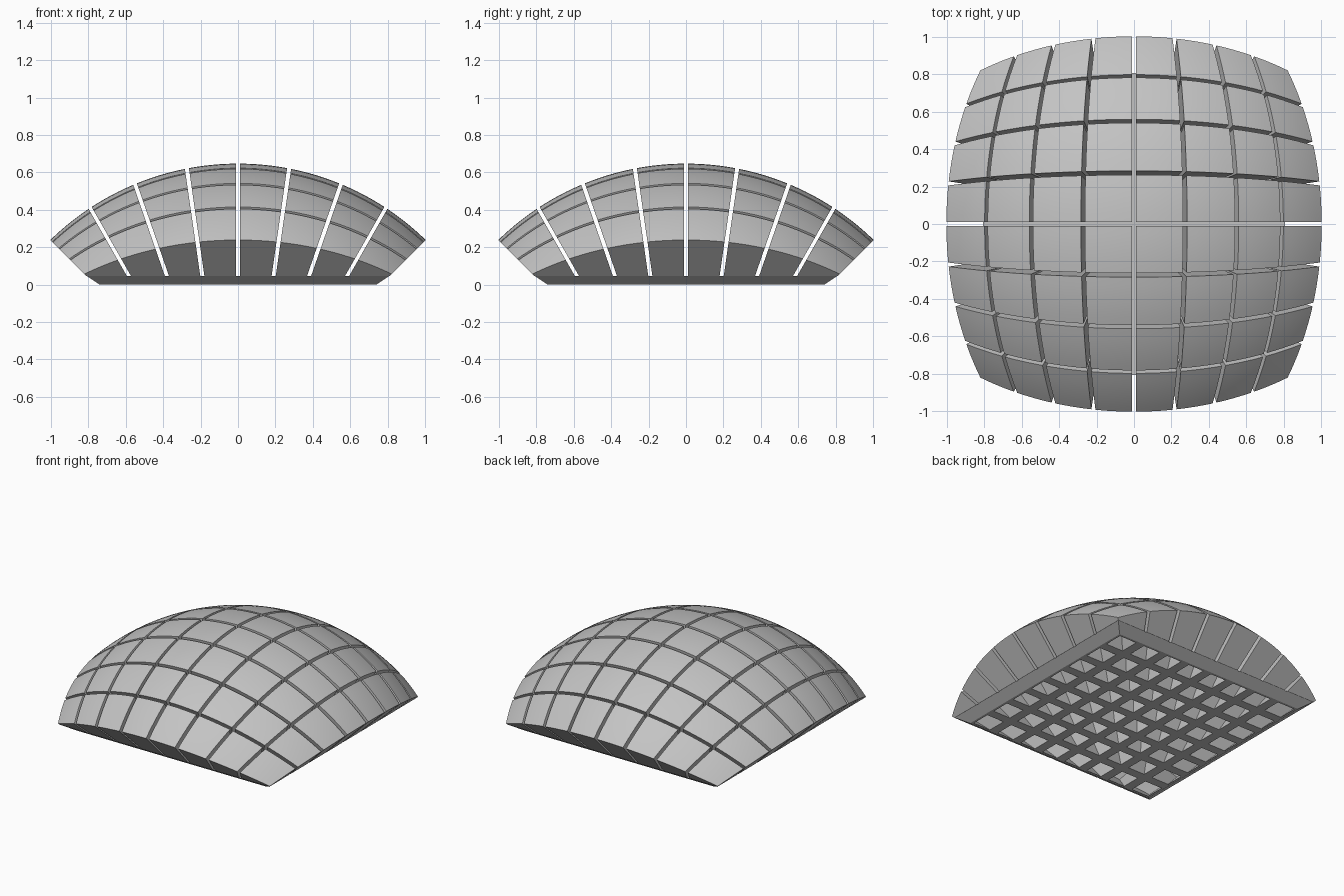
import bpy, bmesh, math

old = bpy.data.objects.get("Cube")
if old:
    bpy.data.objects.remove(old, do_unlink=True)

RADIUS, DROP = 1.437, 0.79      # dome sphere; its centre lies DROP below the ground
FLOOR = 0.045                   # top of the base lattice
GAP, WALL, ROOF = 0.011, 0.032, 0.03
STEPS = 6
# Slanted dividing planes of one quarter: x = offset + slope * z
PLANES = [(0, 0), (0.184, 0.144), (0.364, 0.347), (0.557, 0.57), (0.765, 1.0)]
CELLS = range(4)

grey = bpy.data.materials.new("light grey")
grey.use_nodes = True
colour = (0.55, 0.55, 0.55, 1)
grey.diffuse_color = colour
grey.node_tree.nodes["Principled BSDF"].inputs["Base Color"].default_value = colour


def span(k, inset):
    """Low and high slanted planes of cell k, pulled in by the inset."""
    (a, b), (c, d) = PLANES[k], PLANES[k + 1]
    if k == 3:
        return (a + inset, b), (c - (inset - GAP) * 2, d)
    return (a + inset, b), (c - inset, d)


def mix(pair, t):
    return [p + (q - p) * t for p, q in zip(*pair)]


def at_height(px, py, z):
    return (px[0] + px[1] * z, py[0] + py[1] * z, z)


def on_dome(px, py, radius):
    """Where the line shared by two slanted planes meets the sphere."""
    (a, b), (c, d) = px, py
    qa = b * b + d * d + 1
    qb = a * b + c * d + DROP
    qc = a * a + c * c + DROP * DROP - radius * radius
    z = (-qb + math.sqrt(qb * qb - qa * qc)) / qa
    return at_height(px, py, max(z, FLOOR + 0.002))


def rim_loop():
    """Grid indices round the edge of a patch."""
    n = STEPS
    return ([(i, 0) for i in range(n)] + [(n, j) for j in range(n)]
            + [(n - i, n) for i in range(n)] + [(0, n - j) for j in range(n)])


def bridge(bm, one, two):
    for i in range(len(one)):
        j = (i + 1) % len(one)
        bm.faces.new((one[i], one[j], two[j], two[i]))


def block(bm, kx, ky):
    """One hollow block, open underneath, with a curved top."""
    rims = []
    for inset, radius in ((GAP, RADIUS), (WALL, RADIUS - ROOF)):
        sx, sy = span(kx, inset), span(ky, inset)
        lines = {(i, j): (mix(sx, i / STEPS), mix(sy, j / STEPS))
                 for i in range(STEPS + 1) for j in range(STEPS + 1)}
        cap = {key: bm.verts.new(on_dome(*pq, radius)) for key, pq in lines.items()}
        for i in range(STEPS):
            for j in range(STEPS):
                bm.faces.new((cap[i, j], cap[i + 1, j], cap[i + 1, j + 1], cap[i, j + 1]))
        foot = [bm.verts.new(at_height(*lines[key], FLOOR)) for key in rim_loop()]
        bridge(bm, [cap[key] for key in rim_loop()], foot)
        rims.append(foot)
    bridge(bm, *rims)


def lattice(bm):
    """One quarter of the base: crossing bars with a hole under each block."""
    lines = [(0, 0)]
    for k in CELLS:
        lines += span(k, WALL)
    lines.append((0.74, 1.5))
    last = len(lines) - 1
    layers = [{(i, j): bm.verts.new(at_height(lines[i], lines[j], z))
               for i in range(last + 1) for j in range(last + 1)} for z in (0, FLOOR)]

    def hole(i, j):
        return i % 2 == 1 and j % 2 == 1

    for i in range(last):
        for j in range(last):
            ring = [(i, j), (i + 1, j), (i + 1, j + 1), (i, j + 1)]
            if hole(i, j):
                bridge(bm, [layers[0][c] for c in ring], [layers[1][c] for c in ring])
            else:
                for layer in layers:
                    bm.faces.new([layer[c] for c in ring])
    # Sloping outer edge
    for i in range(last):
        for a, b in (((i, last), (i + 1, last)), ((last, i), (last, i + 1))):
            bm.faces.new((layers[0][a], layers[0][b], layers[1][b], layers[1][a]))


def finish(name, bm):
    bmesh.ops.recalc_face_normals(bm, faces=bm.faces[:])
    mesh = bpy.data.meshes.new(name)
    bm.to_mesh(mesh)
    bm.free()
    mesh.materials.append(grey)
    obj = bpy.data.objects.new(name, mesh)
    bpy.context.collection.objects.link(obj)
    mirror = obj.modifiers.new("Quarters", "MIRROR")
    mirror.use_axis = (True, True, False)
    mirror.merge_threshold = 0.0005
    bpy.ops.object.select_all(action="DESELECT")
    obj.select_set(True)
    bpy.context.view_layer.objects.active = obj
    bpy.ops.object.shade_smooth_by_angle(angle=math.radians(25))


# Curved blocks, one object per ring outward from the middle
for ring in CELLS:
    bm = bmesh.new()
    for kx in CELLS:
        for ky in CELLS:
            if max(kx, ky) == ring:
                block(bm, kx, ky)
    finish(f"block_ring_{ring + 1}", bm)

# Base lattice
bm = bmesh.new()
lattice(bm)
# Top layer faces up, bottom layer faces down
finish("base_lattice", bm)
